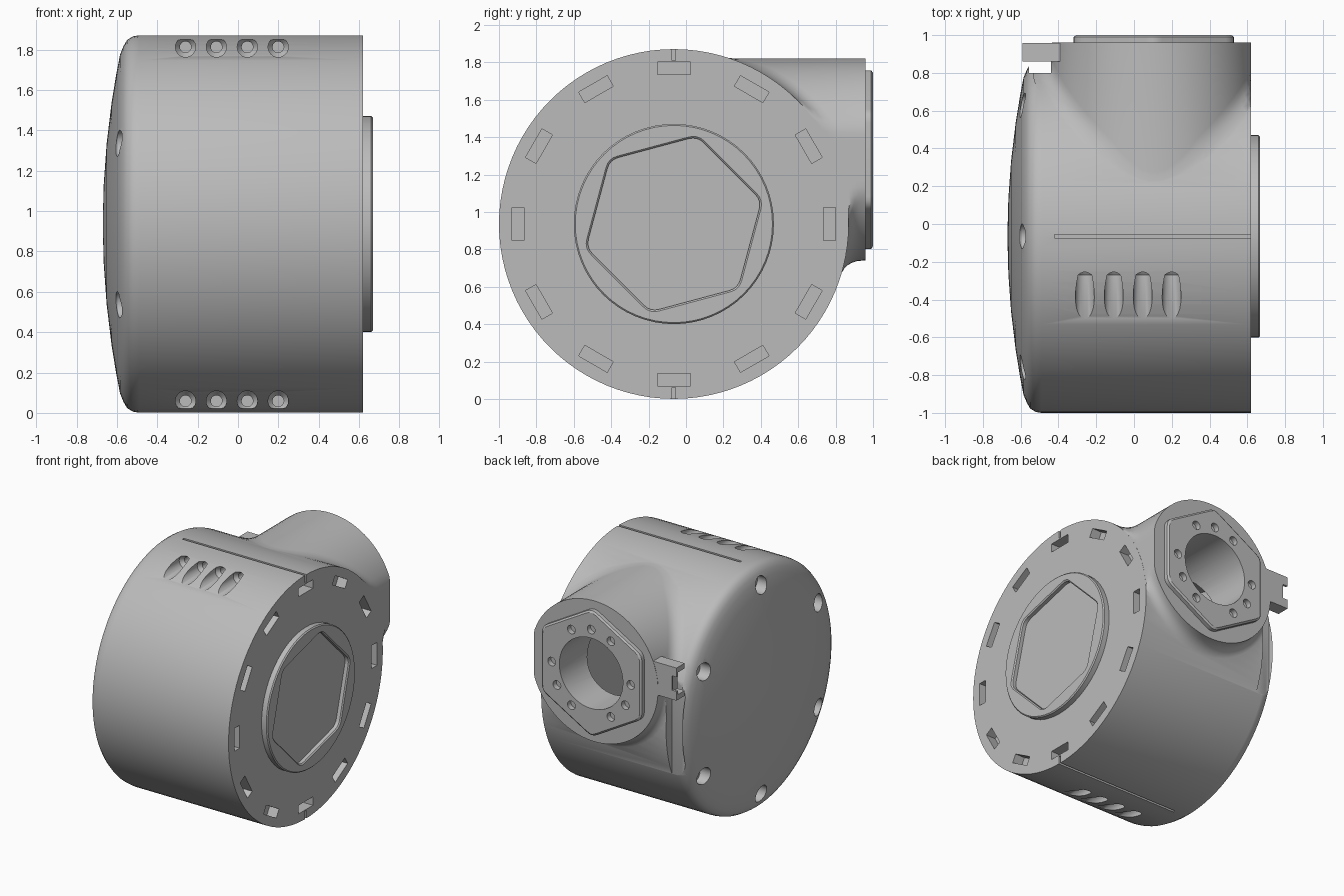
import bpy, bmesh
from math import sin, cos, pi, sqrt, radians
from mathutils import Matrix, Vector

if "Cube" in bpy.data.objects:
    bpy.data.objects.remove(bpy.data.objects["Cube"])

grey = bpy.data.materials.new("light grey")
grey.use_nodes = True
grey.diffuse_color = (0.5, 0.5, 0.5, 1)
grey.node_tree.nodes["Principled BSDF"].inputs["Base Color"].default_value = (0.5, 0.5, 0.5, 1)

CY, CZ, R = -0.065, 0.936, 0.935      # drum axis and radius
PX, PZ, PR = 0.105, 1.28, 0.54        # port axis and radius
FACE = 0.62                           # flat end of the drum


def loft(name, rings):
    """Closed solid skinned through rings of equal point count."""
    bm = bmesh.new()
    vs = [[bm.verts.new(p) for p in ring] for ring in rings]
    n = len(vs[0])
    for a, b in zip(vs, vs[1:]):
        for i in range(n):
            j = (i + 1) % n
            bm.faces.new((a[i], a[j], b[j], b[i]))
    bm.faces.new(vs[0])
    bm.faces.new(vs[-1])
    bmesh.ops.recalc_face_normals(bm, faces=bm.faces)
    mesh = bpy.data.meshes.new(name)
    bm.to_mesh(mesh)
    bm.free()
    mesh.materials.append(grey)
    obj = bpy.data.objects.new(name, mesh)
    bpy.context.collection.objects.link(obj)
    return obj


def circle(r, n=32):
    return [(r * cos(2 * pi * i / n), r * sin(2 * pi * i / n)) for i in range(n)]


def hexagon(r, start, trim=0.1):
    """Hexagon with rounded corners."""
    c = [Vector((r * cos(start + k * pi / 3), r * sin(start + k * pi / 3))) for k in range(6)]
    pts = []
    for k in range(6):
        a, b = c[k].lerp(c[k - 1], trim), c[k].lerp(c[(k + 1) % 6], trim)
        for t in (0, 0.25, 0.5, 0.75, 1):
            pts.append(a.lerp(c[k], t).lerp(c[k].lerp(b, t), t))
    return pts


def along_x(name, sections, y=CY, z=CZ):
    return loft(name, [[(x, y + u, z + v) for u, v in pts] for x, pts in sections])


def along_y(name, sections, x=PX, z=PZ):
    return loft(name, [[(x + u, y, z + v) for u, v in pts] for y, pts in sections])


def box(name, lo, hi, turn=0):
    """Box between two corners, turned about the drum axis."""
    (x0, y0, z0), (x1, y1, z1) = lo, hi
    obj = loft(name, [[(x, y0, z0), (x, y1, z0), (x, y1, z1), (x, y0, z1)] for x in (x0, x1)])
    if turn:
        pivot = Matrix.Translation((0, CY, CZ))
        obj.data.transform(pivot @ Matrix.Rotation(turn, 4, 'X') @ pivot.inverted())
    return obj


def combine(obj, tools, operation='DIFFERENCE'):
    bpy.context.view_layer.objects.active = obj
    for tool in tools:
        mod = obj.modifiers.new("combine", 'BOOLEAN')
        mod.operation, mod.solver, mod.object = operation, 'EXACT', tool
        bpy.ops.object.modifier_apply(modifier=mod.name)
        bpy.data.objects.remove(tool)


# Drum with a shallow domed end and rounded shoulder
profile = [(-0.67 + 0.085 * (r / 0.84) ** 2, r) for r in (0.02, 0.2, 0.4, 0.6, 0.75, 0.84)]
profile += [(-0.568, 0.88), (-0.55, 0.912), (-0.52, 0.93), (-0.49, R), (FACE, R)]
housing = along_x("housing", [(x, circle(r, 96)) for x, r in profile])


# Side port, flared where it meets the drum
def drum_y(z, r=R - 0.003):
    return CY + sqrt(max(r * r - (z - CZ) ** 2, 0))


def port_section(a, steps=6):
    flare = 0.1
    if sin(a) > 0.1:
        flare = min(flare, (1.864 - PZ) / sin(a) - PR)

    def spot(r, y=None):
        z = PZ + r * sin(a)
        return Vector((PX + r * cos(a), drum_y(z) if y is None else y, z))

    corner = spot(PR)
    foot, neck = spot(PR + flare), spot(PR, min(corner.y + flare, 0.95))
    pts = [spot(0.3, 0.3)]
    for i in range(steps + 1):
        t = i / steps
        pts.append(foot.lerp(corner, t).lerp(corner.lerp(neck, t), t))
    pts.append(spot(PR, 0.96))
    for p in pts:
        p.x = min(p.x, FACE - 0.0005)
    return pts


sections = [port_section(2 * pi * (i + 0.5) / 80) for i in range(80)]
port = loft("port", list(zip(*sections)))
combine(housing, [port], 'UNION')

# Hollow interior, port bore and bolt holes around it
cuts = [along_x("cavity", [(-0.5, circle(0.79, 64)), (0.52, circle(0.79, 64))]),
        along_y("bore", [(0.2, circle(0.27, 48)), (1.1, circle(0.27, 48))])]

# Twelve slots in the flat end
for k in range(12):
    cuts.append(box("slot", (FACE - 0.08, CY + 0.80, CZ - 0.088),
                    (FACE + 0.1, CY + 0.865, CZ + 0.088), k * pi / 6))

# Six screw holes in the domed end
for k in range(6):
    a = pi / 6 + k * pi / 3
    cuts.append(along_x("screw_hole", [(-0.8, circle(0.065)), (-0.515, circle(0.065))],
                        CY + 0.8 * cos(a), CZ + 0.8 * sin(a)))

# Seam grooves and screw pockets, mirrored top and bottom
for side in (1, -1):
    zs = sorted((CZ + side * 0.875, CZ + side))
    cuts.append(box("seam", (-0.42, CY - 0.009, zs[0]), (FACE + 0.1, CY + 0.009, zs[1])))
    for k in range(4):
        cuts.append(along_y("pocket", [(-0.9, circle(0.05, 24)), (-0.27, circle(0.05, 24)),
                                       (-0.24, circle(0.028, 24)), (-0.17, circle(0.028, 24))],
                            -0.26 + 0.153 * k, CZ + side * 0.877))

# Clearance notch behind the clip
cuts.append(box("notch", (-0.555, 0.8, 0.5), (-0.44, 1.1, 1.4)))
combine(housing, cuts)

# Round boss with a hexagonal recess
boss = along_x("end_boss", [(FACE - 0.02, circle(0.535, 64)), (0.66, circle(0.535, 64)),
                            (0.668, circle(0.527, 64))])
hex_start = radians(15)
combine(boss, [along_x("recess", [(0.632, hexagon(0.485, hex_start)),
                                  (0.66, hexagon(0.485, hex_start)),
                                  (0.676, hexagon(0.505, hex_start))])])

# Hexagonal port flange
flange = along_y("port_flange", [(0.94, hexagon(0.49, pi / 6)), (0.99, hexagon(0.49, pi / 6)),
                                 (1.0, hexagon(0.475, pi / 6))])
holes = [along_y("flange_bore", [(0.9, circle(0.27, 48)), (1.1, circle(0.27, 48))])]
for deg in (0, 60, 90, 120, 180, 210, 240, 300, 330):
    a = radians(deg)
    holes.append(along_y("bolt_hole", [(0.9, circle(0.033, 20)), (1.1, circle(0.033, 20))],
                         PX + 0.335 * cos(a), PZ + 0.335 * sin(a)))
combine(flange, holes)

# Small C-shaped clip beside the port
clip = box("cable_clip", (-0.59, 0.86, 1.24), (-0.38, 0.958, 1.49))
combine(clip, [box("clip_gap", (-0.7, 0.8, 1.28), (-0.53, 0.94, 1.45)),
               box("clip_mouth", (-0.7, 0.8, 1.31), (-0.55, 1.1, 1.42))])

for obj in (housing, boss, flange, clip):
    bpy.ops.object.select_all(action='DESELECT')
    obj.select_set(True)
    bpy.context.view_layer.objects.active = obj
    bpy.ops.object.shade_smooth_by_angle(angle=radians(30))
